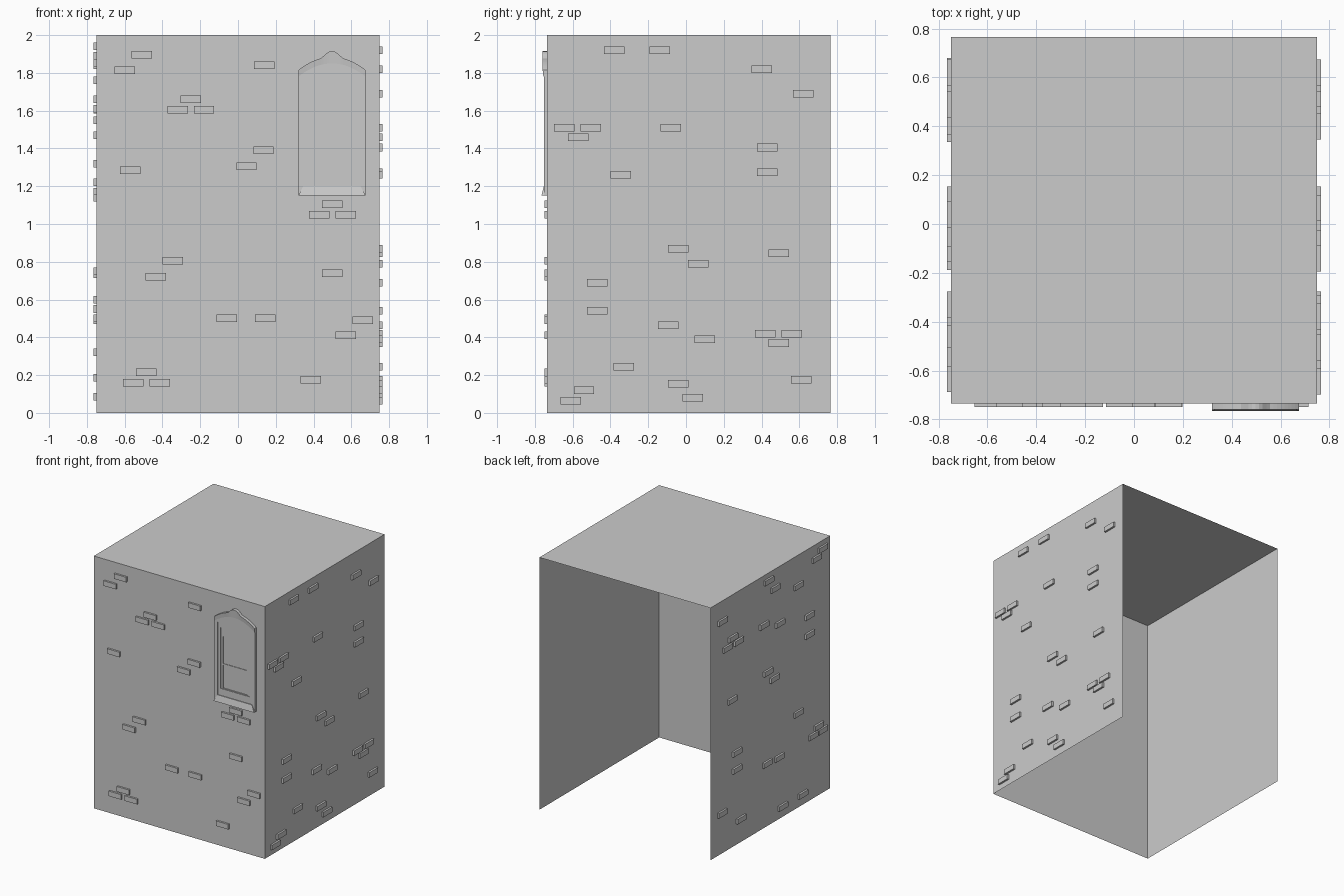
import bpy
import bmesh
from mathutils import Vector, Matrix

default_cube = bpy.data.objects.get("Cube")
if default_cube:
    bpy.data.objects.remove(default_cube, do_unlink=True)

HALF = 0.75            # half the width of the building
FRONT = -0.735         # plane of the front wall
BACK = FRONT + 2 * HALF
HEIGHT = 2.0
BRICK_LENGTH, BRICK_HEIGHT, BRICK_RELIEF = 0.108, 0.04, 0.015
WINDOW_X = 0.4975
ARCH_STEPS = 24


def finish(name, bm, recalculate=True):
    """Turn a bmesh into a named object in the scene."""
    if recalculate:
        bmesh.ops.recalc_face_normals(bm, faces=bm.faces)
    mesh = bpy.data.meshes.new(name)
    bm.to_mesh(mesh)
    bm.free()
    obj = bpy.data.objects.new(name, mesh)
    bpy.context.collection.objects.link(obj)
    return obj


def add_box(bm, low, high, open_sides=()):
    """Add a box between two corners, leaving out faces that point along open_sides."""
    low, high = Vector(low), Vector(high)
    matrix = Matrix.Translation((low + high) / 2) @ Matrix.Diagonal((*(high - low), 1))
    verts = bmesh.ops.create_cube(bm, size=1, matrix=matrix)["verts"]
    bm.normal_update()
    faces = {face for vert in verts for face in vert.link_faces}
    unwanted = [f for f in faces if any(f.normal.dot(Vector(s)) > 0.9 for s in open_sides)]
    bmesh.ops.delete(bm, geom=unwanted, context="FACES")


def bricks(name, places, wall):
    """Scatter raised bricks over one wall; places are (along the wall, height)."""
    bm = bmesh.new()
    for along, z in places:
        a, b = along - BRICK_LENGTH / 2, along + BRICK_LENGTH / 2
        bottom, top = z - BRICK_HEIGHT / 2, z + BRICK_HEIGHT / 2
        if wall == "front":
            add_box(bm, (a, FRONT - BRICK_RELIEF, bottom), (b, FRONT, top), [(0, 1, 0)])
        else:
            side = 1 if wall == "left" else -1
            x = sorted((side * HALF, side * (HALF + BRICK_RELIEF)))
            add_box(bm, (x[0], a, bottom), (x[1], b, top), [(-side, 0, 0)])
    return finish(name, bm, recalculate=False)


def arch(half_width, bottom, spring, rise, bump=0.0):
    """Window outline: square foot, curved head, optional small crest in the middle."""
    points = [(WINDOW_X + half_width, bottom), (WINDOW_X - half_width, bottom)]
    for i in range(ARCH_STEPS + 1):
        t = 2 * i / ARCH_STEPS - 1
        crest = bump * max(0, 1 - (t / 0.3) ** 2)
        points.append((WINDOW_X + half_width * t, spring + rise * (1 - t * t) + crest))
    return points


def loop(bm, points, depth):
    return [bm.verts.new((x, FRONT - depth, z)) for x, z in points]


def ring(name, outer, inner, outer_depth, inner_depth):
    """Moulding between two outlines that have equally many points."""
    bm = bmesh.new()
    loops = [loop(bm, outer, 0), loop(bm, outer, outer_depth),
             loop(bm, inner, inner_depth), loop(bm, inner, 0)]
    count = len(outer)
    for k in range(4):
        a, b = loops[k], loops[(k + 1) % 4]
        for i in range(count):
            j = (i + 1) % count
            bm.faces.new((a[i], a[j], b[j], b[i]))
    return finish(name, bm)


# Building shell: three walls and a roof, open behind and below
shell = bmesh.new()
add_box(shell, (-HALF, FRONT, 0), (HALF, BACK, HEIGHT), [(0, 1, 0), (0, 0, -1)])
finish("building_shell", shell, recalculate=False)

# Raised bricks on the three walls
bricks("front_bricks", [
    (-.51, 1.895), (-.6, 1.815), (.14, 1.84), (-.25, 1.66), (-.32, 1.605), (-.18, 1.605),
    (-.57, 1.285), (.135, 1.39), (.045, 1.305), (.5, 1.105), (.43, 1.05), (.57, 1.05),
    (-.345, .805), (-.435, .72), (.5, .74), (-.06, .5), (.145, .5), (.66, .49),
    (.57, .41), (.385, .175), (-.485, .215), (-.555, .16), (-.415, .16)], "front")
bricks("left_bricks", [
    (-.38, 1.92), (-.14, 1.92), (.4, 1.82), (.62, 1.69), (-.645, 1.51), (-.505, 1.51),
    (-.57, 1.46), (-.08, 1.51), (.43, 1.405), (.43, 1.275), (-.345, 1.26), (-.04, .87),
    (.49, .845), (.065, .79), (-.47, .69), (-.47, .54), (-.095, .465), (.1, .39),
    (.42, .42), (.56, .42), (.49, .37), (-.33, .245), (.61, .175), (-.04, .155),
    (-.54, .12), (.035, .08), (-.61, .065)], "left")
bricks("right_bricks", [
    (-.635, 1.94), (-.56, 1.89), (.04, 1.94), (-.04, 1.85), (-.33, 1.76), (.62, 1.84),
    (.49, 1.66), (.42, 1.605), (.56, 1.605), (.1, 1.61), (-.1, 1.55), (-.47, 1.47),
    (-.47, 1.32), (.05, 1.22), (-.03, 1.14), (.5, 1.17), (-.33, .75), (.44, .735),
    (.44, .6), (-.585, .55), (-.515, .5), (-.635, .5), (.06, .5), (-.09, .49),
    (-.385, .085), (-.135, .085), (.625, .32), (.39, .185)], "right")

# Window mouldings, stepping inwards
casing = arch(.1775, 1.15, 1.815, .07, .03)
inner_casing = arch(.152, 1.2, 1.775, .065)
opening = arch(.127, 1.255, 1.735, .055)
sash_opening = arch(.107, 1.26, 1.67, 0)
ring("window_casing", casing, inner_casing, .017, .017)
ring("window_inner_casing", inner_casing, opening, .012, .012)
ring("window_sash_frame", opening, sash_opening, .008, .008)

# Crested hood over the window head
hood = bmesh.new()
head = casing[2:]
soffit = [(x, z - .035) for x, z in arch(.1775, 0, 1.815, .07)[2:]]
back_top, front_top = loop(hood, head, 0), loop(hood, head, .024)
back_low, front_low = loop(hood, soffit, 0), loop(hood, soffit, .02)
strips = [back_top, front_top, front_low, back_low]
for k in range(4):
    a, b = strips[k], strips[(k + 1) % 4]
    for i in range(ARCH_STEPS):
        hood.faces.new((a[i], a[i + 1], b[i + 1], b[i]))
for end in (0, -1):
    hood.faces.new([strip[end] for strip in strips])
finish("window_hood", hood)

# Sloping sill with mitred ends
sill = bmesh.new()
sections = [loop(sill, [(WINDOW_X + s * .1775, 1.15), (WINDOW_X + s * .152, 1.2)], 0)
            + [sill.verts.new((WINDOW_X + s * .152, FRONT - .018, 1.2)),
               sill.verts.new((WINDOW_X + s * .1775, FRONT - .03, 1.15))] for s in (-1, 1)]
for section in sections:
    sill.faces.new(section)
for i in range(4):
    j = (i + 1) % 4
    sill.faces.new((sections[0][i], sections[0][j], sections[1][j], sections[1][i]))
finish("window_sill", sill)

# Sash panes and the rail where they meet
for name, low, high, depth in (("upper_pane", 1.455, 1.67, .004),
                               ("lower_pane", 1.26, 1.445, .002),
                               ("meeting_rail", 1.445, 1.455, .008)):
    part = bmesh.new()
    add_box(part, (WINDOW_X - .107, FRONT - depth, low), (WINDOW_X + .107, FRONT, high))
    finish(name, part)
